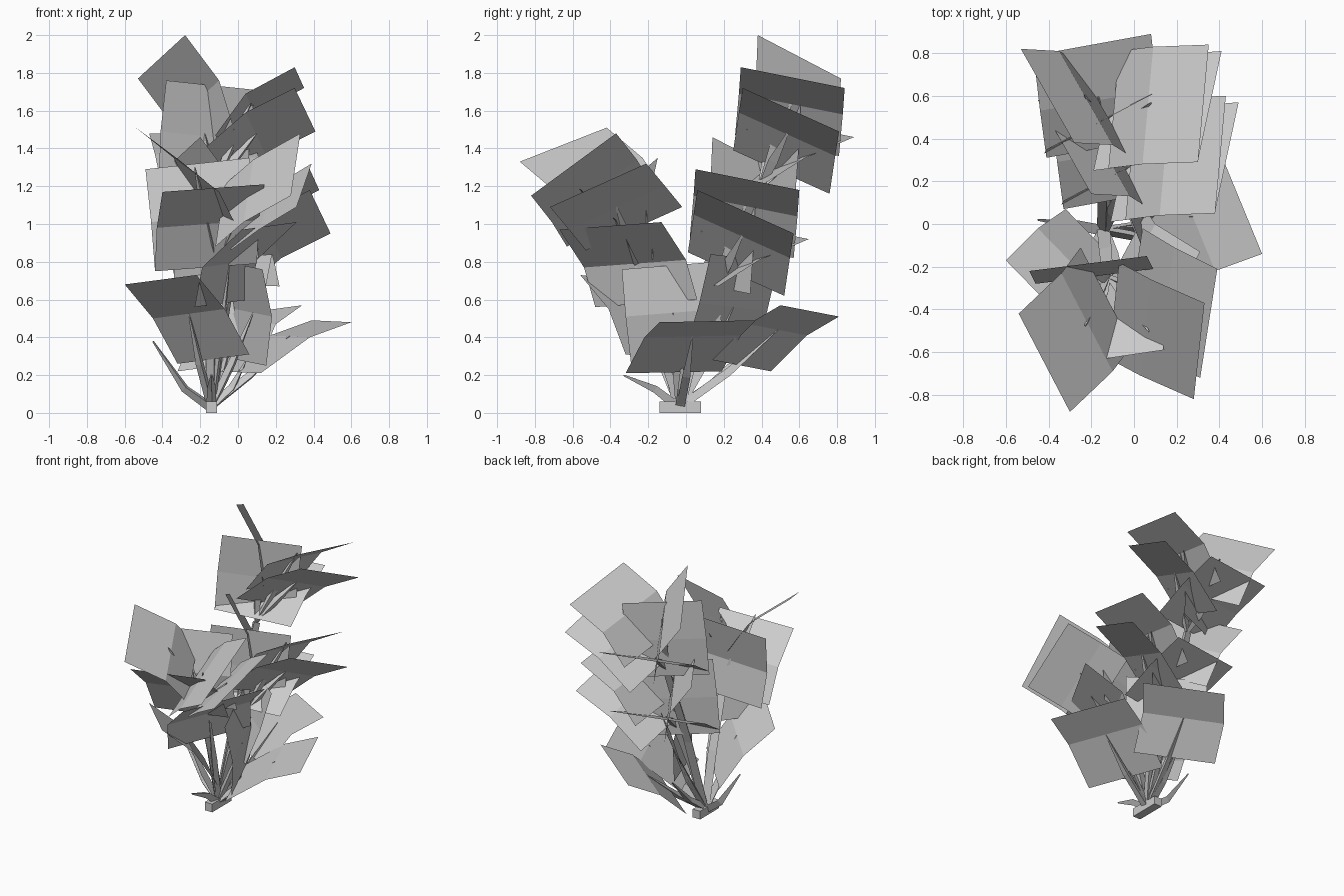
import bpy
from mathutils import Vector as V


def make(name, verts, faces):
    me = bpy.data.meshes.new(name)
    me.from_pydata([tuple(v) for v in verts], [], faces)
    me.update()
    ob = bpy.data.objects.new(name, me)
    bpy.context.collection.objects.link(ob)
    return ob


def leaf(name, p, q, d1, d2, shift=(0, 0, 0)):
    """Creased sheet: outer edge p-q, swept by d1 to the crease, then d2.
    Returns the middle of the crease."""
    p, q, d1, d2 = V(p) + V(shift), V(q) + V(shift), V(d1), V(d2)
    rows = [p, q, p + d1, q + d1, p + d1 + d2, q + d1 + d2]
    make(name, rows, [(0, 1, 3, 2), (2, 3, 5, 4)])
    return (rows[2] + rows[3]) / 2


def stalk(name, pts, radii):
    """Three-sided tapering tube along a path."""
    pts = [V(p) for p in pts]
    verts, faces = [], []
    for i, (p, r) in enumerate(zip(pts, radii)):
        t = (pts[min(i + 1, len(pts) - 1)] - pts[max(i - 1, 0)]).normalized()
        a = t.cross(V((0.3, 1, 0.1))).normalized()
        b = t.cross(a)
        verts += [p + a * r, p + (b * 0.87 - a * 0.5) * r, p + (-b * 0.87 - a * 0.5) * r]
        if i:
            k = 3 * i
            faces += [(k - 3 + j, k - 3 + (j + 1) % 3, k + (j + 1) % 3, k + j) for j in range(3)]
    n = len(verts)
    make(name, verts, faces + [(0, 2, 1), (n - 3, n - 2, n - 1)])


# root block
x0, x1, y0, y1, h = -0.17, -0.11, -0.14, 0.08, 0.06
make("root_block", [(x, y, z) for z in (0, h) for x, y in ((x0, y0), (x1, y0), (x1, y1), (x0, y1))],
     [(3, 2, 1, 0), (4, 5, 6, 7), (0, 1, 5, 4), (1, 2, 6, 5), (2, 3, 7, 6), (3, 0, 4, 7)])

# rear spray, used twice: one high and one low
rear = [
    ((-0.28, 0.38, 2.0), (-0.53, 0.82, 1.77), (0.18, -0.01, -0.24), (0.08, -0.05, -0.26)),
    ((0.30, 0.29, 1.83), (0.35, 0.84, 1.72), (-0.26, -0.01, -0.14), (-0.16, -0.02, -0.22)),
    ((0.30, 0.30, 1.72), (0.41, 0.81, 1.49), (-0.26, -0.02, -0.13), (-0.23, -0.03, -0.20)),
    ((-0.38, 0.36, 1.76), (0.09, 0.61, 1.71), (-0.03, -0.01, -0.27), (-0.01, -0.02, -0.27)),
    ((-0.47, 0.79, 1.48), (0.08, 0.89, 1.46), (0.03, -0.26, -0.11), (0.03, -0.22, -0.14)),
]
# front spray
front = [
    ((-0.54, -0.42, 1.51), (-0.30, -0.88, 1.33), (0.20, 0.19, -0.16), (0.09, 0.12, -0.18)),
    ((0.33, -0.37, 1.48), (0.28, -0.82, 1.15), (-0.25, 0.11, -0.14), (-0.15, 0.08, -0.13)),
    ((0.39, -0.21, 1.32), (0.31, -0.72, 1.09), (-0.20, 0.10, -0.12), (-0.15, 0.09, -0.11)),
    ((-0.49, -0.22, 1.29), (0.06, -0.15, 1.35), (0.03, -0.06, -0.28), (0.02, 0.04, -0.25)),
    ((-0.40, -0.67, 1.17), (0.14, -0.59, 1.21), (-0.03, 0.22, -0.19), (-0.01, 0.12, -0.23)),
]
# low leaves around the base
low = [
    ((0.31, -0.13, 1.01), (0.02, -0.67, 0.97), (-0.21, 0.13, -0.20), (-0.04, 0.06, -0.21)),
    ((-0.60, -0.17, 0.68), (-0.22, -0.56, 0.73), (0.15, 0.15, -0.18), (0.13, 0.09, -0.24)),
    ((0.13, -0.34, 0.76), (-0.07, 0.16, 0.80), (0.05, 0.02, -0.25), (-0.03, 0.03, -0.26)),
    ((-0.22, 0.49, 0.80), (0.18, 0.13, 0.84), (-0.05, -0.06, -0.26), (-0.07, -0.07, -0.24)),
    ((0.60, -0.14, 0.48), (0.39, 0.37, 0.49), (-0.22, -0.08, -0.08), (-0.26, -0.10, -0.19)),
    ((0.34, 0.50, 0.57), (-0.10, 0.81, 0.51), (-0.14, -0.17, -0.10), (-0.08, -0.19, -0.19)),
]

root = V((-0.14, -0.03, 0.03))


def spray(name, leaves, hub, shift=(0, 0, 0)):
    hub = V(hub) + V(shift)
    # stem from root to hub
    bend = root.lerp(hub, 0.45) + V((0, 0, 0.05))
    stalk(name + "_stem", [root, bend, hub], [0.035, 0.035, 0.03])
    for i, l in enumerate(leaves):
        crease = leaf(f"{name}_leaf_{i + 1}", *l, shift=shift)
        mid = hub.lerp(crease, 0.5) + V((0, 0, 0.01))
        stalk(f"{name}_leaf_stalk_{i + 1}", [hub, mid, crease + (crease - hub) * 0.08],
              [0.015, 0.03, 0.004])


spray("high_rear", rear, (-0.13, 0.39, 1.18))
spray("low_rear", rear, (-0.13, 0.39, 1.18), (0.08, -0.24, -0.54))
spray("front", front, (-0.12, -0.25, 0.78))

for i, l in enumerate(low):
    crease = leaf(f"low_leaf_{i + 1}", *l)
    mid = root.lerp(crease, 0.5) + V((0, 0, -0.02))
    stalk(f"low_leaf_stalk_{i + 1}", [root, mid, crease], [0.025, 0.025, 0.004])

# bare shoots at the base
for i, (m, t) in enumerate([((-0.28, 0.0, 0.13), (-0.45, 0.02, 0.38)),
                            ((-0.14, -0.16, 0.13), (-0.14, -0.33, 0.20)),
                            ((-0.13, 0.14, 0.15), (-0.12, 0.33, 0.35)),
                            ((-0.03, -0.02, 0.13), (0.04, -0.02, 0.27))]):
    stalk(f"shoot_{i + 1}", [root, m, t], [0.03, 0.025, 0.005])
